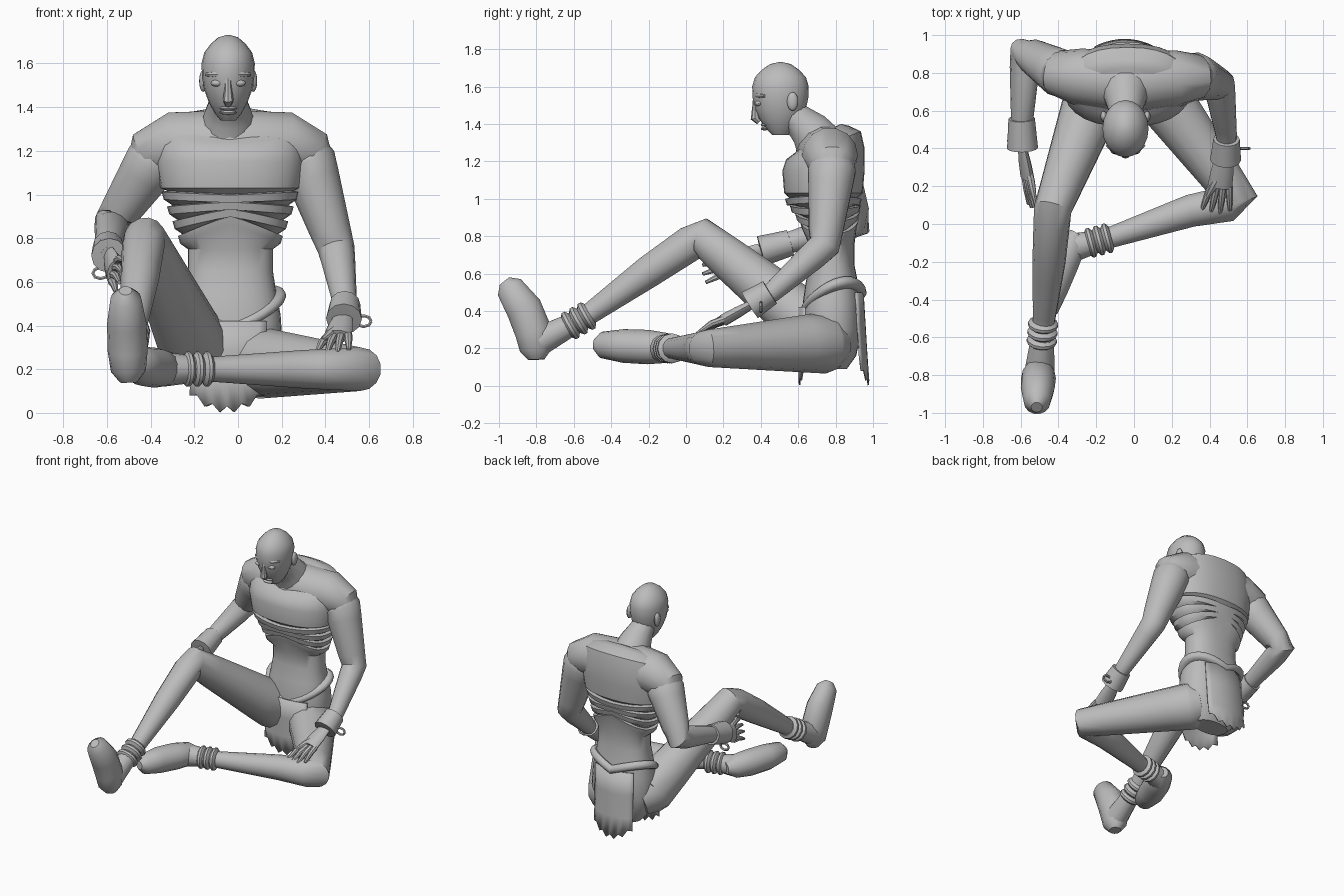
import bpy, bmesh, math
from mathutils import Vector

cube = bpy.data.objects.get("Cube")
if cube:
    bpy.data.objects.remove(cube)

grey = bpy.data.materials.new("clay_grey")
grey.use_nodes = True
tone = (.5, .5, .5, 1)
grey.diffuse_color = tone
grey.node_tree.nodes["Principled BSDF"].inputs["Base Color"].default_value = tone


def point(*coords):
    return Vector(coords)


def finish(name, bm):
    bmesh.ops.recalc_face_normals(bm, faces=bm.faces)
    mesh = bpy.data.meshes.new(name)
    bm.to_mesh(mesh)
    bm.free()
    mesh.materials.append(grey)
    part = bpy.data.objects.new(name, mesh)
    bpy.context.collection.objects.link(part)
    bpy.ops.object.select_all(action='DESELECT')
    part.select_set(True)
    bpy.context.view_layer.objects.active = part
    bpy.ops.object.shade_smooth_by_angle(angle=math.radians(40))
    return part


def skin(name, rings):
    """Join equal rings of points into a closed surface."""
    bm = bmesh.new()
    rows = [[bm.verts.new(co) for co in ring] for ring in rings]
    for low, high in zip(rows, rows[1:]):
        for i in range(len(low)):
            bm.faces.new((low[i - 1], low[i], high[i], high[i - 1]))
    bm.faces.new(rows[0])
    bm.faces.new(rows[-1])
    return finish(name, bm)


def turns(count):
    return [math.tau * i / count for i in range(count)]


def tube(name, path, radii, across=(1, 0, 0), flat=1, sides=14):
    """Sweep ovals along a path; flat squeezes them at right angles to across."""
    rings = []
    for i, (centre, radius) in enumerate(zip(path, radii)):
        ahead = path[min(i + 1, len(path) - 1)]
        behind = path[max(i - 1, 0)]
        along = (ahead - behind).normalized()
        wide = Vector(across)
        wide = (wide - along * wide.dot(along)).normalized() * radius
        deep = along.cross(wide) * flat
        rings.append([centre + wide * math.cos(a) + deep * math.sin(a) for a in turns(sides)])
    return skin(name, rings)


def limb(name, joints, radii, across=(1, 0, 0)):
    """Tube with an extra ring before and after every inner joint."""
    path, sizes = [joints[0]], [radii[0]]
    for i in range(1, len(joints) - 1):
        for other, amount in ((i - 1, .2), (i, 0), (i + 1, .2)):
            path.append(joints[i].lerp(joints[other], amount))
            sizes.append(radii[i] + (radii[other] - radii[i]) * amount)
    tube(name, path + [joints[-1]], sizes + [radii[-1]], across)


def oval(z, wide, deep, middle, centre_x, tilt=0, chevron=0, square=1, sides=28):
    """Level ring that can tilt backwards and rise in a chevron front and back."""
    ring = []
    for a in turns(sides):
        c, s = math.cos(a), math.sin(a)
        x = math.copysign(abs(c) ** square, c) * wide
        y = math.copysign(abs(s) ** square, s) * deep
        ring.append((centre_x + x, middle + y, z + tilt * s + chevron * (.5 - abs(c))))
    return ring


def ball(name, centre, size):
    bm = bmesh.new()
    bmesh.ops.create_uvsphere(bm, u_segments=12, v_segments=8, radius=1)
    for vert in bm.verts:
        vert.co = centre + vert.co * Vector(size)
    finish(name, bm)


# Torso: pelvis and waist, stepped ribs, sloping chest
trunk = -.035
rings = []
for z, wide, deep in ((.09, .13, .08), (.16, .2, .13), (.3, .24, .16), (.45, .23, .155),
                      (.55, .21, .14), (.65, .195, .12), (.75, .195, .12)):
    rings.append(oval(z, wide, deep, .78, trunk, square=.85))
for rib in range(4):
    base, wide, deep = .82 + rib * .05, .23 + rib * .025, .15 + rib * .015
    for rise, flare in ((0, 0), (.035, .01), (.04, -.015)):
        rings.append(oval(base + rise, wide + flare, deep + flare, .765 - rib * .01, trunk,
                          chevron=.09 - rib * .035, square=.85))
for z, wide, deep, tilt in ((1.03, .32, .21, 0), (1.15, .34, .22, 0), (1.24, .33, .21, .03),
                            (1.3, .31, .18, .06), (1.34, .27, .12, .05), (1.36, .16, .08, .04)):
    rings.append(oval(z, wide, deep, .735 + tilt / 3, trunk, tilt, square=.85))
skin("torso", rings)

# Shoulder mass running across the chest into both arms
tube("shoulders", [point(-.46, .82, 1.12), point(-.41, .8, 1.18), point(-.3, .78, 1.23),
                   point(trunk, .75, 1.22), point(.23, .77, 1.23), point(.34, .78, 1.18),
                   point(.39, .78, 1.12)], [.06, .12, .15, .17, .15, .12, .06], across=(0, 1, 0))

# Belt: one rolled band dipping to the front
rings = []
for step in range(9):
    bulge = .03 * math.sin(math.pi * step / 8) ** .5
    rings.append(oval(.455 + step * .008, .225 + bulge, .15 + bulge, .785, trunk, .06, -.1))
skin("belt", rings)


# Ragged loincloth panels hanging from the belt, wrapped round the hips
def panel(name, top, bottom, half_width, wrap, columns=10):
    bm = bmesh.new()
    grid = []
    for level in range(4):
        row = []
        for i in range(columns + 1):
            across = 2 * i / columns - 1
            hem = .08 * across ** 2 + .03 * (i % 2)
            spot = top.lerp(bottom, level / 3)
            spot += point(across * half_width, wrap * across ** 2, hem * (level == 3))
            row.append(bm.verts.new(spot))
        grid.append(row)
    for upper, lower in zip(grid, grid[1:]):
        for i in range(columns):
            bm.faces.new((upper[i], upper[i + 1], lower[i + 1], lower[i]))
    cloth = finish(name, bm)
    cloth.modifiers.new("thickness", 'SOLIDIFY').thickness = .008


panel("front_cloth", point(-.04, .61, .42), point(-.05, .61, 0), .17, .03)
panel("back_cloth", point(-.04, .95, .5), point(-.05, .98, 0), .16, -.04)

# Neck and head
face = -.045
tube("neck", [point(face, .53, 1.47), point(face, .59, 1.43), point(face, .66, 1.37), point(face, .72, 1.28)],
     [.08, .085, .11, .14])
skull = ((1.34, .035), (1.37, .06), (1.42, .088), (1.48, .11), (1.54, .12), (1.6, .122),
         (1.65, .11), (1.69, .08), (1.72, .045), (1.73, .01))
skin("head", [oval(z, wide, wide * 1.24, .505, face, sides=20) for z, wide in skull])
tube("nose", [point(face, .375, 1.55), point(face, .37, 1.49), point(face, .37, 1.43), point(face, .39, 1.41)],
     [.016, .016, .025, .015], sides=8)
for name, height in (("upper_lip", 1.395), ("lower_lip", 1.375)):
    ball(name, point(face, .42, height), (.04, .02, .01))
for label, side in (("left", 1), ("right", -1)):
    ball(label + "_ear", point(face + side * .115, .57, 1.52), (.018, .03, .05))
    ball(label + "_eyelid", point(face + side * .05, .388, 1.51), (.03, .02, .016))
    brow = [point(face + side * out, .37 + out * out * 5, 1.55) for out in (.015, .06, .1)]
    tube(label + "_brow", brow, [.01, .016, .008], across=(0, 0, 1), sides=8)

# Arms
right_wrist, left_wrist = point(-.59, .4, .72), point(.48, .36, .44)
arm_sizes = [.1, .13, .085, .055, .04]
limb("right_arm", [point(-.32, .78, 1.24), point(-.39, .8, 1.15), point(-.575, .91, .87),
                   point(-.595, .5, .75), right_wrist], arm_sizes)
limb("left_arm", [point(.25, .77, 1.24), point(.32, .78, 1.15), point(.45, .74, .75),
                  point(.49, .46, .5), left_wrist], arm_sizes)


# Hands: flat palm, four fingers and a thumb
def hand(label, wrist, knuckles, tip, spread, thumb):
    spread = Vector(spread).normalized()
    middle = wrist.lerp(knuckles, .5)
    tube(label + "_palm", [wrist, middle, knuckles], [.045, .06, .065], spread, flat=.5, sides=10)
    for finger in range(4):
        offset = spread * (finger - 1.5) * .033
        start = knuckles + offset
        reach = 1 - .1 * abs(finger - 1.5)
        end = start + offset / 2 + (tip - knuckles) * reach
        bend = start.lerp(end, .5) + point(0, 0, .01)
        tube(f"{label}_finger_{finger}", [start, bend, end], [.02, .018, .01], spread, sides=8)
    end = middle + Vector(thumb)
    tube(label + "_thumb", [middle, middle.lerp(end, .6), end], [.025, .022, .01], spread, sides=8)


hand("right", right_wrist, point(-.565, .25, .65), point(-.535, .08, .62), (.25, 0, 1), (.05, -.15, .02))
hand("left", left_wrist, point(.455, .2, .35), point(.43, .05, .27), (1, 0, .1), (-.08, -.14, -.06))


# Shackles, each with a loose chain link
def shackle(label, start, end, link):
    near, far = start.lerp(end, .01), end.lerp(start, .01)
    tube(label + "_cuff", [start, near, far, end], [.05, .07, .082, .05], sides=12)
    loop = [link + point(.035 * math.cos(a), 0, .025 * math.sin(a)) for a in turns(8)]
    tube(label + "_link", loop + loop[:1], [.008] * 9, across=(0, 1, 0), sides=6)


shackle("right", point(-.595, .56, .765), right_wrist, point(-.63, .44, .64))
shackle("left", point(.49, .45, .5), point(.485, .34, .43), point(.575, .4, .42))

# Legs: one knee raised, the other lying on the ground
leg_sizes = [.13, .165, .1, .088, .055, .08]
limb("right_leg", [point(-.15, .8, .26), point(-.2, .7, .3), point(-.43, .08, .8),
                   point(-.45, -.2, .61), point(-.48, -.55, .36), point(-.5, -.78, .24)], leg_sizes)
limb("left_leg", [point(.05, .8, .24), point(.1, .74, .23), point(.56, .12, .2),
                  point(.3, .07, .2), point(-.15, -.08, .2), point(-.34, -.13, .2)], leg_sizes, (0, 0, 1))


# Feet share one outline from heel to toe
def foot(label, heel, toe, bow, across, flat):
    outline = ((0, .04), (.12, .08), (.35, .092), (.65, .09), (.92, .07), (1, .03))
    path = [heel.lerp(toe, t) + Vector(bow) * math.sin(math.pi * t) for t, size in outline]
    tube(label + "_foot", path, [size for t, size in outline], across, flat)


foot("right", point(-.5, -.8, .14), point(-.515, -.97, .56), (0, .05, 0), (1, 0, 0), 1.1)
foot("left", point(-.3, -.05, .2), point(-.48, -.49, .22), (-.02, 0, 0), (0, 0, 1), 1)


# Stacked ankle rings: three bulges along one sleeve
def bangles(label, start, end):
    path = [start.lerp(end, i / 9) for i in range(10)]
    tube(label + "_bangles", path, [.06 if i % 3 == 0 else .08 for i in range(10)], sides=12,
         across=(0, 0, 1))


bangles("right", point(-.48, -.51, .385), point(-.49, -.64, .31))
bangles("left", point(-.12, -.07, .2), point(-.25, -.105, .2))
